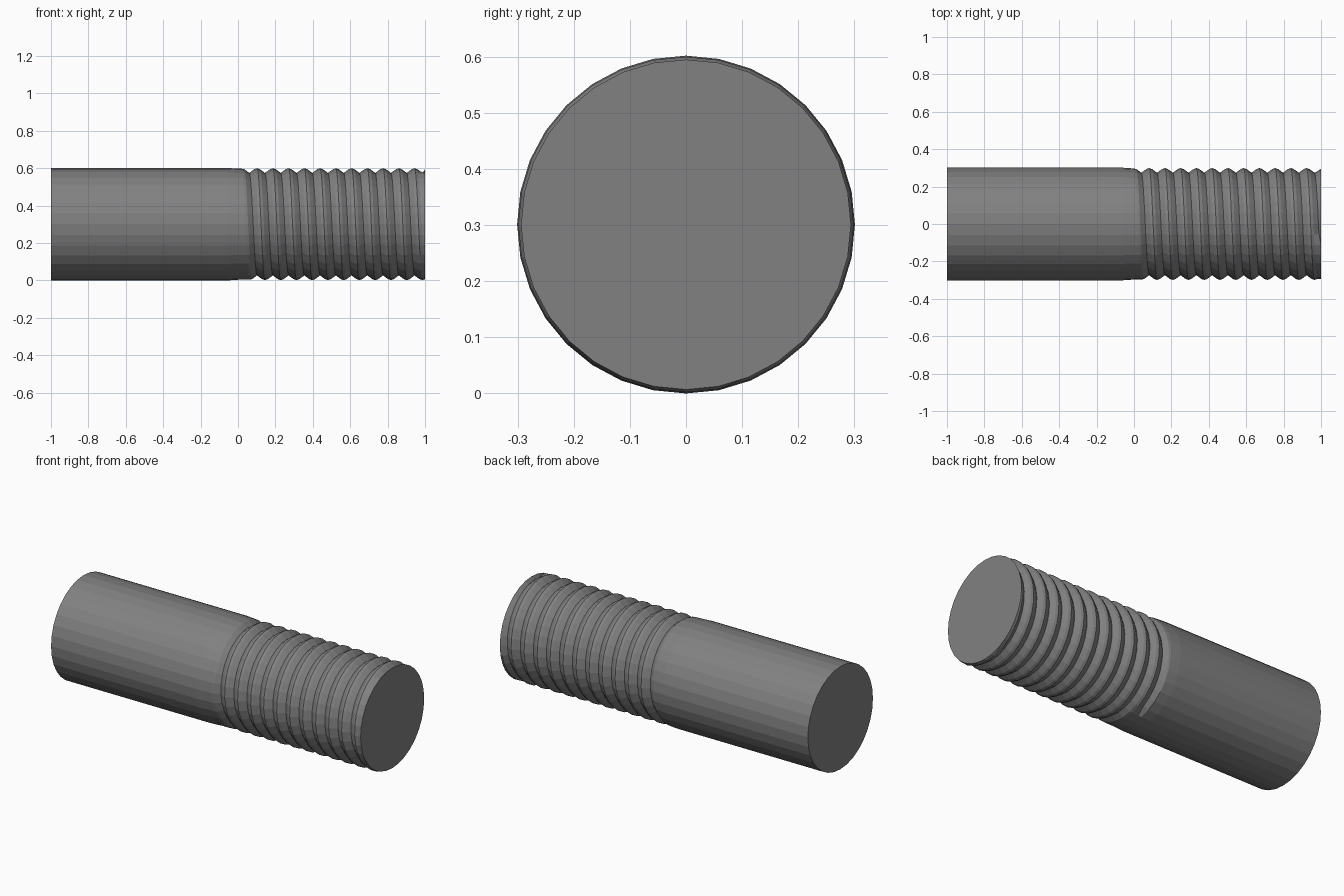
import bpy, bmesh, math

if "Cube" in bpy.data.objects:
    bpy.data.objects.remove(bpy.data.objects["Cube"])

SIDES = 32
RADIUS = 0.301          # plain shank
CENTRE_Z = 0.301
PITCH = 0.0842
THREAD_ZERO = 0.039     # groove position at angle zero
GROOVE_START = -0.2     # turn at which the groove begins
END_RADIUS = 0.294
# one pitch of thread: (fraction of pitch from groove bottom, radius)
PROFILE = [(0.0, 0.274), (0.32, 0.294), (0.5, 0.299), (0.68, 0.294)]

steel = bpy.data.materials.new("steel grey")
steel.diffuse_color = (0.22, 0.22, 0.22, 1)
steel.use_nodes = True
steel.node_tree.nodes["Principled BSDF"].inputs["Base Color"].default_value = steel.diffuse_color


def column(angle):
    """Outline along the rod at one angle, as (x, radius) pairs."""
    pts = [(-1.0, RADIUS), (-0.06, RADIUS), (0.0, 0.297)]
    for n in range(-2, 13):
        for frac, r in PROFILE:
            turn = angle / math.tau + n
            x = THREAD_ZERO + PITCH * (turn + frac)
            if frac > 0.5:              # rising side belongs to the next groove
                turn += 1
            if x < 0.005:
                pts.append((0.0, 0.297))
            elif x > 0.99:
                pts.append((1.0, END_RADIUS))
            else:
                pts.append((x, r if turn >= GROOVE_START else 0.297))
    pts.append((1.0, END_RADIUS))
    return pts


bm = bmesh.new()
# shank and helical thread, one strip of faces per side
columns = []
for i in range(SIDES + 1):
    a = math.tau * i / SIDES
    columns.append([bm.verts.new((x, r * math.cos(a), CENTRE_Z + r * math.sin(a)))
                    for x, r in column(a)])
for left, right in zip(columns, columns[1:]):
    for k in range(len(left) - 1):
        bm.faces.new((left[k], left[k + 1], right[k + 1], right[k]))
bmesh.ops.remove_doubles(bm, verts=bm.verts, dist=0.0005)
bmesh.ops.dissolve_degenerate(bm, edges=bm.edges, dist=0.0005)
# flat end discs
bmesh.ops.holes_fill(bm, edges=[e for e in bm.edges if e.is_boundary], sides=0)
bmesh.ops.recalc_face_normals(bm, faces=bm.faces)

mesh = bpy.data.meshes.new("threaded_rod")
bm.to_mesh(mesh)
bm.free()
mesh.materials.append(steel)
rod = bpy.data.objects.new("threaded_rod", mesh)
bpy.context.collection.objects.link(rod)
